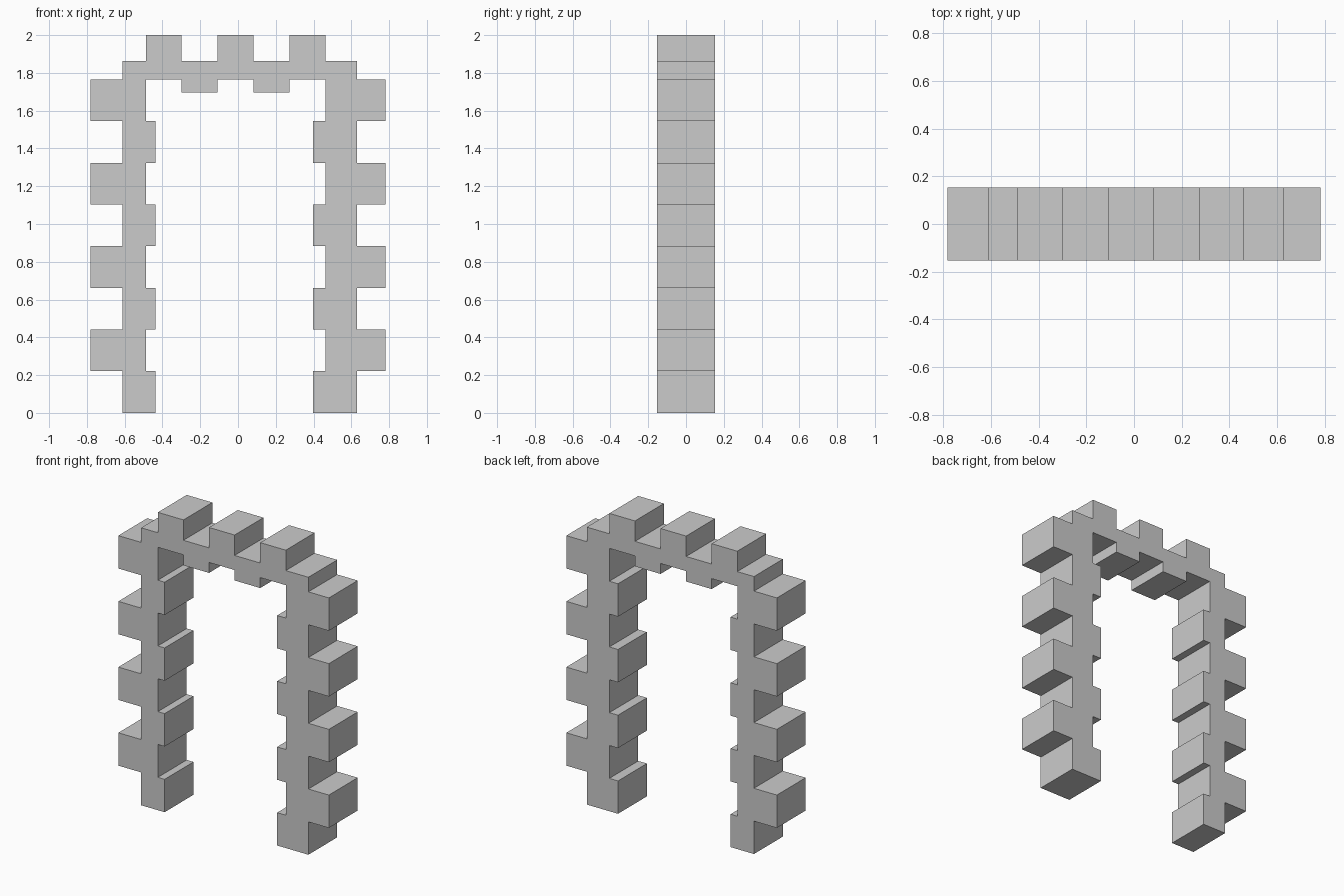
import bpy, bmesh

if "Cube" in bpy.data.objects:
    bpy.data.objects.remove(bpy.data.objects["Cube"])

STEP = 1.765 / 8          # height of one jamb block
DEPTH = 0.306
SPRING, LINTEL_TOP = 1.765, 1.863


def jamb(short_x, long_x):
    """Edge of a jamb, bottom to top, alternating between two x positions."""
    pts = []
    for i in range(8):
        x = long_x if i % 2 else short_x
        pts += [(x, i * STEP), (x, (i + 1) * STEP)]
    return pts


def lintel(xs, raised_z, lowered_z):
    """Edge of the lintel, left to right, alternating between two heights."""
    pts = []
    for i in range(5):
        z = lowered_z if i % 2 else raised_z
        pts += [(xs[i], z), (xs[i + 1], z)]
    return pts


xs = [-0.488 + 0.19 * i for i in range(6)]

# Outer outline: left jamb, toothed top, right jamb
outline = jamb(-0.612, -0.782)
outline += [(-0.612, SPRING), (-0.612, LINTEL_TOP), (xs[0], LINTEL_TOP)]
outline += lintel(xs, 2.0, LINTEL_TOP)
outline += [(xs[5], LINTEL_TOP), (0.63, LINTEL_TOP), (0.63, SPRING)]
outline += jamb(0.63, 0.782)[::-1]

# Inner outline: right jamb, toothed underside, left jamb
outline += jamb(0.398, xs[5])
outline += lintel(xs, SPRING, 1.695)[::-1]
outline += jamb(-0.438, xs[0])[::-1]

# Drop coincident neighbours
profile = [p for i, p in enumerate(outline)
           if abs(p[0] - outline[i - 1][0]) + abs(p[1] - outline[i - 1][1]) > 1e-5]

# Extrude the profile through the wall thickness
bm = bmesh.new()
face = bm.faces.new([bm.verts.new((x, -DEPTH / 2, z)) for x, z in profile])
ext = bmesh.ops.extrude_face_region(bm, geom=[face], use_keep_orig=True)
moved = [g for g in ext["geom"] if isinstance(g, bmesh.types.BMVert)]
bmesh.ops.translate(bm, verts=moved, vec=(0, DEPTH, 0))
bmesh.ops.recalc_face_normals(bm, faces=bm.faces)

mesh = bpy.data.meshes.new("stone_door_surround")
bm.to_mesh(mesh)
bm.free()
surround = bpy.data.objects.new("stone_door_surround", mesh)
bpy.context.collection.objects.link(surround)
